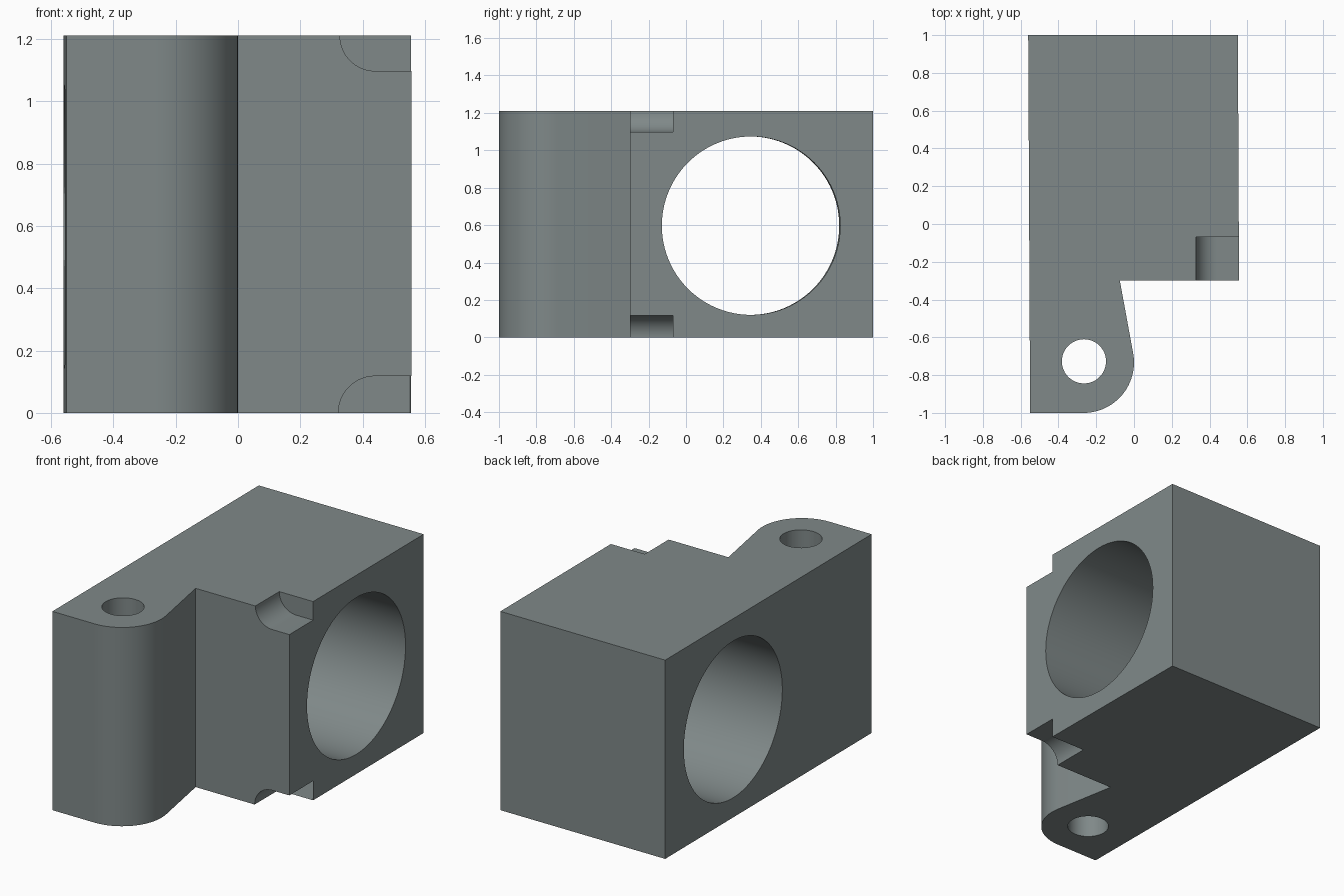
import bpy, bmesh, math
from mathutils import Matrix, Vector

if "Cube" in bpy.data.objects:
    bpy.data.objects.remove(bpy.data.objects["Cube"])

HEIGHT = 1.21

grey = bpy.data.materials.new("steel grey")
grey.diffuse_color = (0.215, 0.25, 0.25, 1)
grey.use_nodes = True
grey.node_tree.nodes["Principled BSDF"].inputs["Base Color"].default_value = grey.diffuse_color


def arc(cx, cy, r, start, end, steps):
    """Points along an arc, angles in degrees."""
    angles = [math.radians(start + (end - start) * i / steps) for i in range(steps + 1)]
    return [(cx + r * math.cos(a), cy + r * math.sin(a)) for a in angles]


def prism(name, points, depth, matrix=Matrix()):
    """Extrude a flat outline along its local z, then place it."""
    bm = bmesh.new()
    face = bm.faces.new([bm.verts.new((x, y, 0)) for x, y in points])
    top = bmesh.ops.extrude_face_region(bm, geom=[face])["geom"]
    bmesh.ops.translate(bm, vec=(0, 0, depth),
                        verts=[v for v in top if isinstance(v, bmesh.types.BMVert)])
    bmesh.ops.transform(bm, matrix=matrix, verts=bm.verts)
    bmesh.ops.recalc_face_normals(bm, faces=bm.faces)
    mesh = bpy.data.meshes.new(name)
    bm.to_mesh(mesh)
    bm.free()
    mesh.materials.append(grey)
    obj = bpy.data.objects.new(name, mesh)
    bpy.context.collection.objects.link(obj)
    return obj


# Block with a rounded, tapered hinge lug at the front left
outline = [(-0.56, 1.0), (-0.55, -1.0)]
outline += arc(-0.267, -0.733, 0.267, -90, 10.6, 24)
outline += [(-0.075, -0.30), (0.556, -0.30), (0.55, 1.0)]
block = prism("bearing_block", outline, HEIGHT)

cutters = []

# Large bore, square to the slightly drafted side walls
axis = Vector((1, 0.005, 0)).to_track_quat('Z', 'Y').to_matrix().to_4x4()
bore_place = Matrix.Translation((0, 0.345, 0.597)) @ axis @ Matrix.Translation((0, 0, -1))
cutters.append(prism("bore_cutter", arc(0, 0, 0.477, 0, 360, 96)[:-1], 2, bore_place))

# Vertical pin hole through the lug
cutters.append(prism("pin_hole_cutter", arc(-0.265, -0.727, 0.117, 0, 360, 48)[:-1], 2,
                     Matrix.Translation((0, 0, -0.4))))

# Rounded corner notches, top and bottom
to_xz = Matrix.Translation((0, -0.07, 0)) @ Matrix.Rotation(math.pi / 2, 4, 'X')
for label, edge, depth, side in (("upper", HEIGHT, 0.113, 1), ("lower", 0, 0.118, -1)):
    pts = [(0.44 - depth, edge + 0.1 * side)]
    pts += arc(0.44, edge, depth, 180, 180 + 90 * side, 16)
    pts += [(0.7, edge - depth * side), (0.7, edge + 0.1 * side)]
    cutters.append(prism(label + "_notch_cutter", pts, 0.4, to_xz))

# Cut everything out of the block
bpy.context.view_layer.objects.active = block
block.select_set(True)
for cutter in cutters:
    mod = block.modifiers.new(cutter.name, 'BOOLEAN')
    mod.operation = 'DIFFERENCE'
    mod.solver = 'EXACT'
    mod.object = cutter
    bpy.ops.object.modifier_apply(modifier=mod.name)
    bpy.data.objects.remove(cutter)

bpy.ops.object.shade_smooth_by_angle(angle=math.radians(20))
